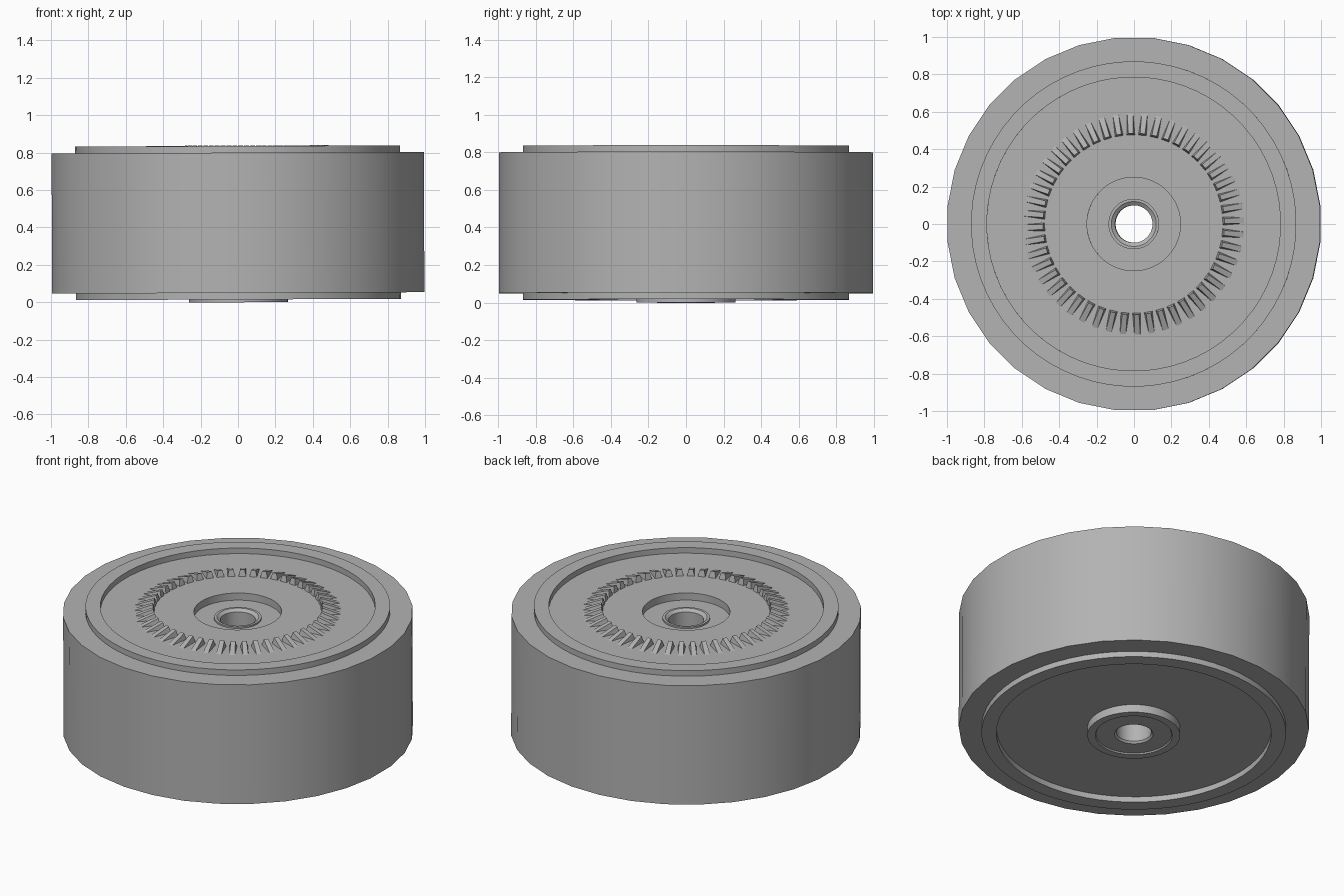
import bpy, bmesh
from math import pi, cos, sin, radians
from mathutils import Matrix

cube = bpy.data.objects.get("Cube")
if cube:
    bpy.data.objects.remove(cube)

# One plain grey for the whole wheel
grey = bpy.data.materials.new("plain_grey")
grey.use_nodes = True
colour = (0.45, 0.45, 0.45, 1)
grey.diffuse_color = colour
grey.node_tree.nodes["Principled BSDF"].inputs["Base Color"].default_value = colour

# The wheel leans very slightly to its right
LEAN = Matrix.Translation((0, 0, 0.425)) @ Matrix.Rotation(-0.004, 4, 'Y') @ Matrix.Translation((0, 0, -0.425))


def finish(bm, name, angle):
    bmesh.ops.recalc_face_normals(bm, faces=bm.faces)
    bm.transform(LEAN)
    mesh = bpy.data.meshes.new(name)
    bm.to_mesh(mesh)
    bm.free()
    mesh.materials.append(grey)
    obj = bpy.data.objects.new(name, mesh)
    bpy.context.collection.objects.link(obj)
    bpy.ops.object.select_all(action='DESELECT')
    obj.select_set(True)
    bpy.context.view_layer.objects.active = obj
    bpy.ops.object.shade_smooth_by_angle(angle=radians(angle))
    return obj


def lathe(name, profile, sides):
    """Spin a closed (radius, height) profile around the z axis."""
    bm = bmesh.new()
    rings = []
    for i in range(sides):
        a = 2 * pi * (i + 0.5) / sides
        rings.append([bm.verts.new((r * cos(a), r * sin(a), z)) for r, z in profile])
    n = len(profile)
    for i in range(sides):
        here, after = rings[i], rings[(i + 1) % sides]
        for j in range(n):
            k = (j + 1) % n
            bm.faces.new((here[j], after[j], after[k], here[k]))
    return finish(bm, name, 30)


# Outer tyre
lathe("tyre", [(0.85, 0.05), (1, 0.05), (1, 0.8), (0.85, 0.8)], 32)

# Rim with raised lips, recessed hub on top and boss below
top = [(0.87, 0.835), (0.785, 0.835), (0.785, 0.8), (0.25, 0.8), (0.25, 0.755),
       (0.135, 0.755), (0.135, 0.765), (0.12, 0.765), (0.1, 0.75)]
bottom = [(0.1, 0.02), (0.11, 0.008), (0.215, 0.008), (0.22, 0), (0.265, 0),
          (0.265, 0.05), (0.785, 0.05), (0.785, 0.015), (0.87, 0.015)]
lathe("rim", top + bottom, 64)

# Ring of ramped teeth, tall at the inner end
TEETH = 48
FLOOR, PEAK = 0.795, 0.838
bm = bmesh.new()
for i in range(TEETH):
    turn = Matrix.Rotation(2 * pi * (i + 0.25) / TEETH, 4, 'Z')
    sides = []
    for s in (-1, 1):
        points = [(0.475, s * 0.023, FLOOR), (0.605, s * 0.016, FLOOR), (0.485, s * 0.013, PEAK)]
        sides.append([bm.verts.new(turn @ Matrix.Translation(p).to_translation()) for p in points])
    left, right = sides
    bm.faces.new(left)
    bm.faces.new(right)
    for j in range(3):
        k = (j + 1) % 3
        bm.faces.new((left[j], left[k], right[k], right[j]))
finish(bm, "gear_teeth", 10)
